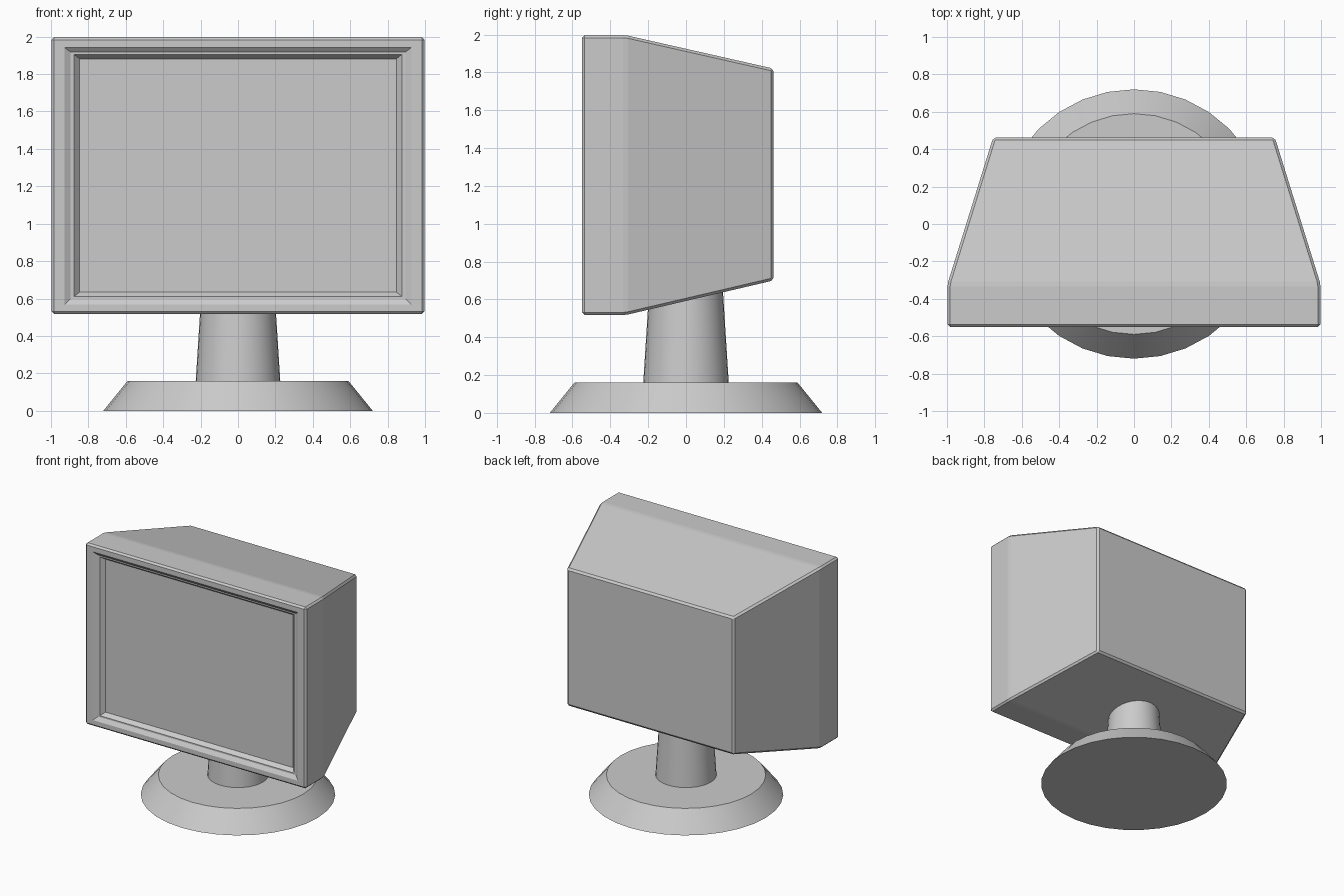
import bpy, bmesh

if "Cube" in bpy.data.objects:
    bpy.data.objects.remove(bpy.data.objects["Cube"])


def rect_loop(bm, half_x, y, z0, z1):
    pts = [(-half_x, z0), (half_x, z0), (half_x, z1), (-half_x, z1)]
    return [bm.verts.new((x, y, z)) for x, z in pts]


def bridge(bm, a, b):
    for i in range(4):
        j = (i + 1) % 4
        bm.faces.new((a[i], a[j], b[j], b[i]))


# Monitor housing: straight front section tapering to a smaller back
bm = bmesh.new()
sections = [(0.997, -0.55, 0.517, 1.997), (0.997, -0.32, 0.517, 1.997), (0.753, 0.463, 0.70, 1.82)]
loops = [rect_loop(bm, *s) for s in sections]
for a, b in zip(loops, loops[1:]):
    bridge(bm, a, b)
bm.faces.new(loops[0])
bm.faces.new(loops[-1])
bmesh.ops.recalc_face_normals(bm, faces=bm.faces)
bmesh.ops.bevel(bm, geom=bm.edges[:], offset=0.014, segments=1, affect='EDGES', profile=0.5)

# Stepped screen recess cut into the front face
front = min(bm.faces, key=lambda f: (round(f.calc_center_median().y, 4), -f.calc_area()))
steps = [(0.927, -0.55, 0.568, 1.942), (0.895, -0.53, 0.598, 1.918),
         (0.877, -0.53, 0.61, 1.906), (0.847, -0.497, 0.634, 1.882)]
for half_x, y, z0, z1 in steps:
    bmesh.ops.inset_region(bm, faces=[front], thickness=0.01)
    for v in front.verts:
        v.co = (half_x if v.co.x > 0 else -half_x, y, z1 if v.co.z > 1.25 else z0)
bmesh.ops.recalc_face_normals(bm, faces=bm.faces)
mesh = bpy.data.meshes.new("monitor_housing")
bm.to_mesh(mesh)
bm.free()
bpy.context.collection.objects.link(bpy.data.objects.new("monitor_housing", mesh))


# Round stand parts
def cone(name, r_low, r_high, z0, z1):
    bpy.ops.mesh.primitive_cone_add(vertices=32, radius1=r_low, radius2=r_high,
                                    depth=z1 - z0, location=(0, 0, (z0 + z1) / 2))
    bpy.context.object.name = name
    bpy.ops.object.shade_smooth_by_angle()


cone("stand_base", 0.72, 0.59, 0, 0.16)
cone("stand_neck", 0.226, 0.193, 0.16, 0.68)
